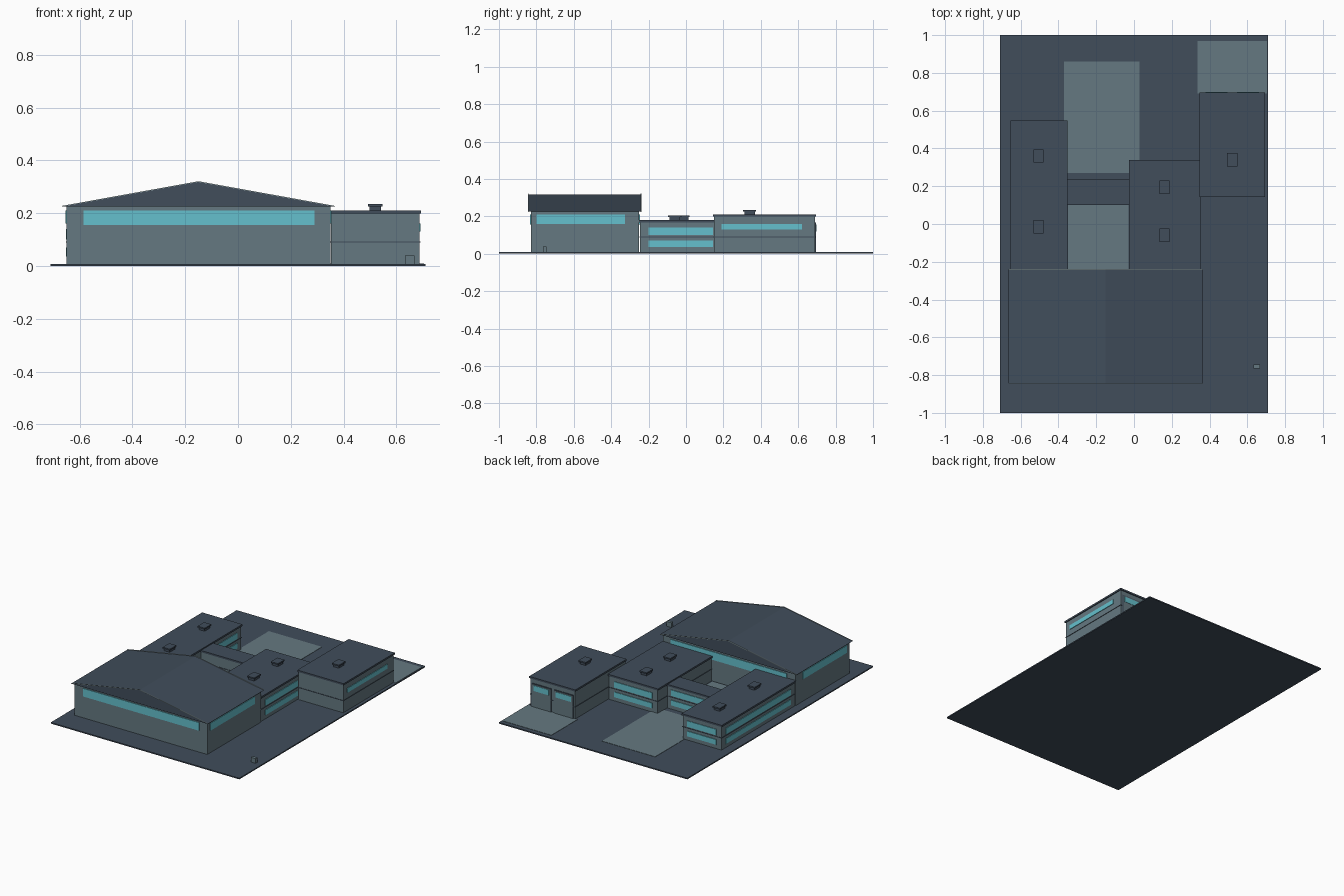
import bpy

if "Cube" in bpy.data.objects:
    bpy.data.objects.remove(bpy.data.objects["Cube"], do_unlink=True)


def material(name, rgb):
    m = bpy.data.materials.new(name)
    m.use_nodes = True
    m.diffuse_color = (*rgb, 1)
    m.node_tree.nodes["Principled BSDF"].inputs["Base Color"].default_value = (*rgb, 1)
    return m


SLATE = material("dark slate", (0.052, 0.074, 0.104))
WALL = material("grey wall", (0.130, 0.190, 0.218))
GLASS = material("cyan glass", (0.130, 0.530, 0.610))
TRIM = material("pale trim", (0.28, 0.37, 0.40))


def mesh(name, verts, faces, mat):
    me = bpy.data.meshes.new(name)
    me.from_pydata(verts, [], faces)
    me.materials.append(mat)
    ob = bpy.data.objects.new(name, me)
    bpy.context.collection.objects.link(ob)
    return ob


def prism(name, profile, y0, y1, mat):
    """Extrude an x-z profile (anticlockwise seen from the front) along y."""
    n = len(profile)
    verts = [(x, y, z) for y in (y0, y1) for x, z in profile]
    faces = [tuple(range(n)), tuple(range(2 * n - 1, n - 1, -1))]
    faces += [(i, i + n, (i + 1) % n + n, (i + 1) % n) for i in range(n)]
    return mesh(name, verts, faces, mat)


def box(name, x, y, z, mat):
    return prism(name, [(x[0], z[0]), (x[1], z[0]), (x[1], z[1]), (x[0], z[1])],
                 y[0], y[1], mat)


def plate(name, axis, at, span, z, mat=GLASS, t=0.004):
    """Thin panel straddling a wall plane; axis is the wall's normal."""
    off = (at - t, at + t)
    if axis == "x":
        return box(name, off, span, z, mat)
    return box(name, span, off, z, mat)


G = 0.008              # ground level
LOW, HIGH = (0.035, 0.07), (0.10, 0.14)

# Site and paving
box("ground", (-0.71, 0.71), (-1, 1), (0, G), SLATE)
for name, x, y in (("rear_paving", (-0.37, 0.03), (0.27, 0.86)),
                   ("courtyard_paving", (-0.35, -0.03), (-0.24, 0.10)),
                   ("garage_paving", (0.335, 0.705), (0.69, 0.97))):
    box(name, x, y, (G - 0.002, G + 0.002), WALL)
box("entrance_sign", (0.632, 0.668), (-0.765, -0.745), (G, 0.04), WALL)

# Gabled hall
box("hall_walls", (-0.65, 0.35), (-0.83, -0.25), (G, 0.225), WALL)
EAVE_L, RIDGE, EAVE_R = (-0.665, 0.225), (-0.15, 0.318), (0.365, 0.225)
prism("hall_roof", [EAVE_L, EAVE_R, RIDGE], -0.845, -0.24, SLATE)
for side, y in (("front", -0.845), ("back", -0.243)):
    rake = [EAVE_L, RIDGE, EAVE_R]
    prism(side + "_rake_trim", [(x, z - 0.001) for x, z in rake]
          + [(x, z + 0.003) for x, z in reversed(rake)], y, y + 0.004, TRIM)
for side, y in (("front", -0.83), ("back", -0.25)):
    plate(f"hall_{side}_window", "y", y, (-0.585, 0.29), (0.155, 0.21))
for side, x in (("right", -0.65), ("left", 0.35)):
    plate(f"hall_{side}_window", "x", x, (-0.80, -0.325), (0.16, 0.21))


def block(name, x, y, top, overhang=0.006):
    """Flat-roofed building with a floor band and an overhanging roof."""
    box(name + "_walls", x, y, (G, top - 0.012), WALL)
    e = 0.003
    box(name + "_floor_band", (x[0] - e, x[1] + e), (y[0] - e, y[1] + e),
        (0.088, 0.092), SLATE)
    o = overhang
    box(name + "_roof", (x[0] - o, x[1] + o), (y[0] - o, y[1] + o),
        (top - 0.012, top), SLATE)


def roof_unit(x, y, base):
    box("roof_unit_base", (x - 0.021, x + 0.021), (y - 0.028, y + 0.028),
        (base, base + 0.016), SLATE)
    box("roof_unit_cap", (x - 0.027, x + 0.027), (y - 0.035, y + 0.035),
        (base + 0.016, base + 0.025), SLATE)


# Two storey wings, the link between them and the garage block
block("right_wing", (-0.648, -0.357), (-0.245, 0.543), 0.18)
block("middle_wing", (-0.02, 0.345), (-0.245, 0.333), 0.18)
block("link", (-0.36, -0.02), (0.11, 0.23), 0.172)
block("garage", (0.352, 0.688), (0.15, 0.69), 0.21)

for z in (LOW, HIGH):
    plate("right_wing_outer_window", "x", -0.648, (-0.2, 0.50), z)
    plate("right_wing_inner_window", "x", -0.357, (0.27, 0.50), z)
    plate("right_wing_back_window", "y", 0.543, (-0.61, -0.39), z)
    plate("middle_wing_side_window", "x", 0.345, (-0.2, 0.145), z)
    plate("middle_wing_back_window", "y", 0.333, (0.02, 0.305), z)
    plate("link_back_window", "y", 0.23, (-0.33, -0.05), z)
plate("garage_side_window", "x", 0.688, (0.19, 0.62), (0.13, 0.16))

# Garage doors: dark frame, pale leaf, glazed upper strip
for x in (0.437, 0.603):
    plate("garage_door_frame", "y", 0.69, (x - 0.073, x + 0.073), (G, 0.168), SLATE)
    plate("garage_door", "y", 0.692, (x - 0.068, x + 0.068), (G, 0.163), WALL)
    plate("garage_door_window", "y", 0.694, (x - 0.058, x + 0.058), (0.12, 0.157))

for x, y, base in ((-0.505, 0.36, 0.18), (-0.505, -0.015, 0.18),
                   (0.162, 0.195, 0.18), (0.162, -0.06, 0.18), (0.52, 0.34, 0.21)):
    roof_unit(x, y, base)
